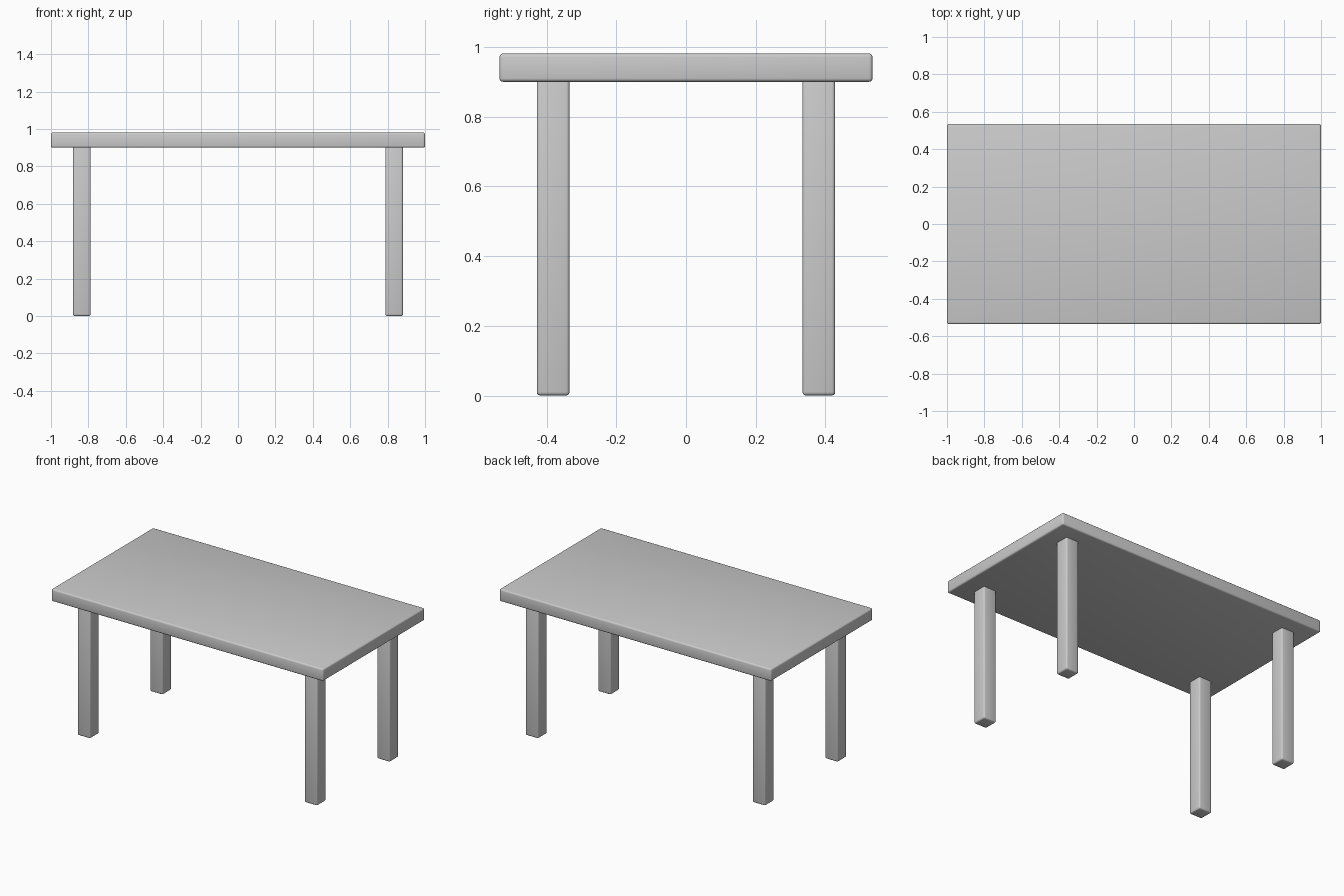
import bpy

if "Cube" in bpy.data.objects:
    bpy.data.objects.remove(bpy.data.objects["Cube"])

BEVEL = 0.01


def rounded_box(name, lo, hi):
    """Box between two corners with softly rounded edges."""
    centre = [(a + b) / 2 for a, b in zip(lo, hi)]
    bpy.ops.mesh.primitive_cube_add(size=1, location=centre)
    ob = bpy.context.object
    ob.name = name
    ob.scale = [b - a for a, b in zip(lo, hi)]
    bpy.ops.object.transform_apply(location=False, rotation=False, scale=True)
    bev = ob.modifiers.new("rounded_edges", 'BEVEL')
    bev.width = BEVEL
    bev.segments = 3
    bpy.ops.object.modifier_apply(modifier=bev.name)
    bpy.ops.object.shade_smooth_by_angle()
    return ob


# Table top
rounded_box("table_top", (-1, -0.535, 0.90), (1, 0.535, 0.981))

# Four legs, set in from the corners and let slightly into the top
LEG_X, LEG_Y, HALF = 0.835, 0.381, 0.047
for x_name, sx in (("left", -1), ("right", 1)):
    for y_name, sy in (("front", -1), ("back", 1)):
        x, y = sx * LEG_X, sy * LEG_Y
        rounded_box(f"{y_name}_{x_name}_leg",
                    (x - HALF, y - HALF, 0), (x + HALF, y + HALF, 0.911))
